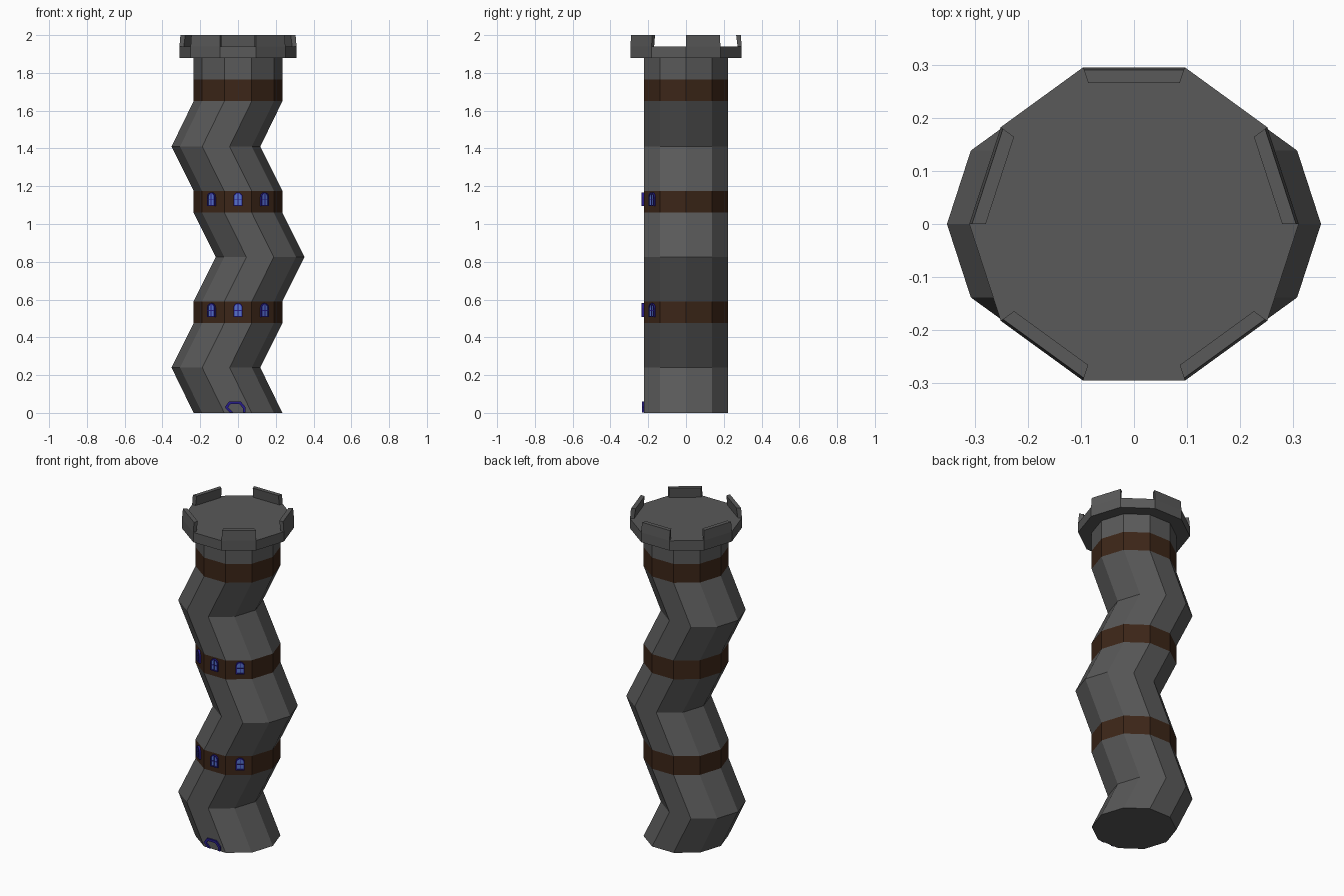
import bpy, bmesh
from math import radians, sin, cos, pi
from mathutils import Matrix, Vector

if "Cube" in bpy.data.objects:
    bpy.data.objects.remove(bpy.data.objects["Cube"])

N = 10


def material(name, rgb):
    m = bpy.data.materials.new(name)
    m.diffuse_color = (*rgb, 1)
    m.use_nodes = True
    m.node_tree.nodes["Principled BSDF"].inputs["Base Color"].default_value = m.diffuse_color
    return m


STONE = material("stone", (0.1, 0.1, 0.1))
WOOD = material("wood", (0.045, 0.019, 0.009))
GLASS = material("glass", (0.09, 0.17, 0.6))
FRAME = material("frame", (0.02, 0.012, 0.25))


def finish(name, bm, *mats):
    bmesh.ops.recalc_face_normals(bm, faces=bm.faces)
    me = bpy.data.meshes.new(name)
    bm.to_mesh(me)
    bm.free()
    for m in mats:
        me.materials.append(m)
    ob = bpy.data.objects.new(name, me)
    bpy.context.collection.objects.link(ob)
    return ob


def corner(r, i):
    a = 2 * pi * i / N
    return r * cos(a), r * sin(a)


def tower(name, rings, mats, bands=()):
    """Stack of ten-sided rings (z, x shift, radius)."""
    bm = bmesh.new()
    loops = []
    for z, dx, r in rings:
        loops.append([bm.verts.new((x + dx, y, z)) for x, y in (corner(r, i) for i in range(N))])
    for k in range(len(loops) - 1):
        a, b = loops[k], loops[k + 1]
        for i in range(N):
            j = (i + 1) % N
            f = bm.faces.new((a[i], a[j], b[j], b[i]))
            f.material_index = 1 if k in bands else 0
    bm.faces.new(loops[0])
    bm.faces.new(loops[-1])
    return finish(name, bm, *mats)


def solid(name, outline, y0, y1, mat, place):
    """Flat outline (x, z) extruded from y0 to y1."""
    bm = bmesh.new()
    a, b = ([bm.verts.new(place @ Vector((x, y, z))) for x, z in outline] for y in (y0, y1))
    bm.faces.new(a)
    bm.faces.new(b)
    for i in range(len(a)):
        j = (i + 1) % len(a)
        bm.faces.new((a[i], a[j], b[j], b[i]))
    return finish(name, bm, mat)


def border(name, outer, inner, y0, y1, mat, place, closed=True):
    """Strip between two outlines with a rectangular section."""
    bm = bmesh.new()
    secs = [[bm.verts.new(place @ Vector(p)) for p in
             ((ox, y0, oz), (ox, y1, oz), (ix, y1, iz), (ix, y0, iz))]
            for (ox, oz), (ix, iz) in zip(outer, inner)]
    n = len(secs)
    for i in range(n if closed else n - 1):
        a, b = secs[i], secs[(i + 1) % n]
        for k in range(4):
            m = (k + 1) % 4
            bm.faces.new((a[k], a[m], b[m], b[k]))
    if not closed:
        bm.faces.new(secs[0])
        bm.faces.new(secs[-1])
    return finish(name, bm, mat)


def arch(w, z0, z1, n=6):
    h = w / 2
    return [(-h, z0), (h, z0)] + [(h * cos(pi * i / n), z1 - h + h * sin(pi * i / n)) for i in range(n + 1)]


def box2d(x0, x1, z0, z1):
    return [(x0, z0), (x1, z0), (x1, z1), (x0, z1)]


# Crooked shaft with three wooden bands
R, S = 0.235, 0.117
shaft = [(0, 0), (0.24, -S), (0.475, 0), (0.59, 0), (0.825, S), (1.06, 0),
         (1.175, 0), (1.41, -S), (1.65, 0), (1.765, 0), (1.88, 0)]
tower("tower_shaft", [(z, dx, R) for z, dx in shaft], (STONE, WOOD), bands=(2, 5, 8))

# Platform and battlements
tower("platform", [(1.88, 0, 0.31), (1.94, 0, 0.31)], (STONE,))
for k in range(5):
    bm = bmesh.new()
    i = 2 * k
    v = [[bm.verts.new((*corner(r, j), z)) for r, j in ((ro, i), (ro, i + 1), (ri, i + 1), (ri, i))]
         for z, ro, ri in ((1.94, 0.31, 0.287), (2.0, 0.305, 0.279))]
    bm.faces.new(v[0])
    bm.faces.new(v[1])
    for a in range(4):
        b = (a + 1) % 4
        bm.faces.new((v[0][a], v[0][b], v[1][b], v[1][a]))
    finish(f"battlement_{k}", bm, STONE)

# Arched windows on the three front faces of two bands
APO = R * cos(pi / N)
for row, z in enumerate((0.508, 1.095)):
    for side in (-1, 0, 1):
        tag = f"{row}_{side + 1}"
        place = Matrix.Rotation(radians(36 * side), 4, 'Z') @ Matrix.Translation((0.008 * side, -APO, z))
        border("window_frame_" + tag, arch(0.05, 0, 0.073), arch(0.038, 0.006, 0.067),
               0.003, -0.011, FRAME, place)
        solid("window_pane_" + tag, arch(0.039, 0.005, 0.068), 0.003, -0.006, GLASS, place)
        solid("window_post_" + tag, box2d(-0.002, 0.002, 0.004, 0.068), 0, -0.009, FRAME, place)
        solid("window_bar_" + tag, box2d(-0.02, 0.02, 0.032, 0.036), 0, -0.009, FRAME, place)

# Skewed door surround at the foot
outer = [(-0.045, 0.003), (-0.07, 0.03), (-0.048, 0.06), (0.015, 0.06), (0.04, 0.03), (0.04, 0.003)]
inner = [(-0.027, 0.003), (-0.053, 0.03), (-0.04, 0.046), (0.007, 0.046), (0.026, 0.026), (0.026, 0.003)]
border("door_surround", outer, inner, 0.003, -0.009, FRAME, Matrix.Translation((0, -APO, 0)), closed=False)
